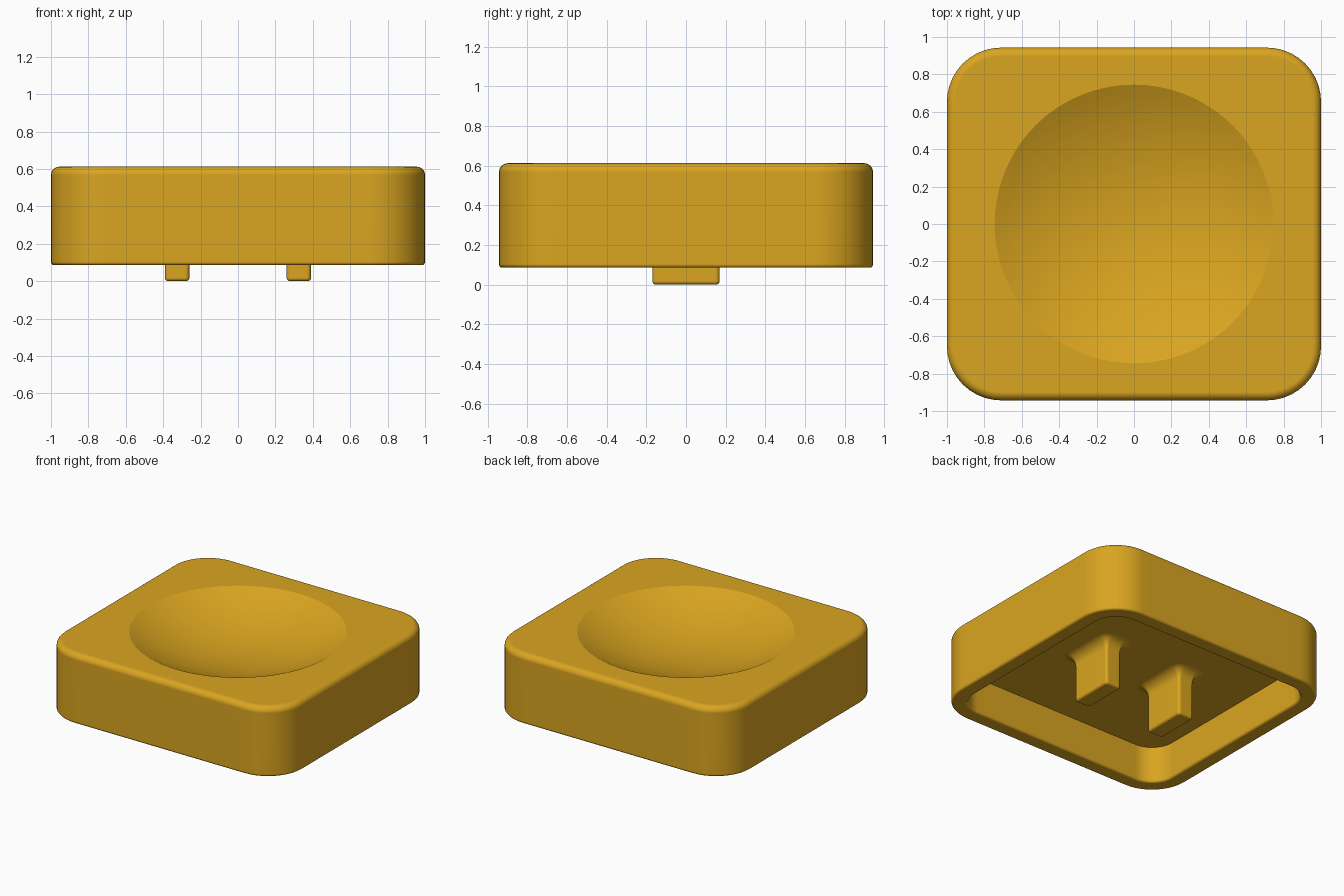
import bpy, bmesh, math

if "Cube" in bpy.data.objects:
    bpy.data.objects.remove(bpy.data.objects["Cube"])

HX, HY, R = 1.0, 0.943, 0.29         # outer half sizes and corner radius
BOTTOM, TOP, CEILING = 0.085, 0.612, 0.36
WALL = 0.115
DISH_R, DISH_DEPTH = 0.745, 0.178

mat = bpy.data.materials.new("golden_yellow")
mat.diffuse_color = (0.70, 0.376, 0.0145, 1)
mat.use_nodes = True
mat.node_tree.nodes["Principled BSDF"].inputs["Base Color"].default_value = mat.diffuse_color


def ring(hx, hy, r, z, arc=10, side=16):
    """Rounded rectangle, counter-clockwise, with subdivided straight sides."""
    corners = []
    for i, (sx, sy) in enumerate([(1, 1), (-1, 1), (-1, -1), (1, -1)]):
        cx, cy = sx * (hx - r), sy * (hy - r)
        corners.append([(cx + r * math.cos(a), cy + r * math.sin(a))
                        for a in [(i + j / arc) * math.pi / 2 for j in range(arc + 1)]])
    pts = []
    for i, c in enumerate(corners):
        pts += c
        (ax, ay), (bx, by) = c[-1], corners[(i + 1) % 4][0]
        pts += [(ax + (bx - ax) * j / side, ay + (by - ay) * j / side) for j in range(1, side)]
    return [(x, y, z) for x, y in pts]


def inset(d, z):
    return ring(HX - d, HY - d, R - d, z)


def fillet(r, steps=6):
    """Pairs (1 - cos, 1 - sin) scaled by r, over a quarter turn."""
    return [(r * (1 - math.cos(a)), r * (1 - math.sin(a)))
            for a in [j / steps * math.pi / 2 for j in range(steps + 1)]]


def loft(name, rings, start=None, end=None):
    """Skin the rings; start/end is a centre point closing that end."""
    bm = bmesh.new()
    rows = [[bm.verts.new(p) for p in r] for r in rings]
    n = len(rows[0])
    for a, b in zip(rows, rows[1:]):
        for i in range(n):
            j = (i + 1) % n
            bm.faces.new((a[i], a[j], b[j], b[i]))
    for tip, row in ((start, rows[0]), (end, rows[-1])):
        if tip:
            c = bm.verts.new(tip)
            for i in range(n):
                bm.faces.new((row[i], row[(i + 1) % n], c))
    bmesh.ops.recalc_face_normals(bm, faces=bm.faces)
    me = bpy.data.meshes.new(name)
    bm.to_mesh(me)
    bm.free()
    me.materials.append(mat)
    ob = bpy.data.objects.new(name, me)
    bpy.context.collection.objects.link(ob)
    bpy.ops.object.select_all(action='DESELECT')
    ob.select_set(True)
    bpy.context.view_layer.objects.active = ob
    bpy.ops.object.shade_smooth_by_angle(angle=math.radians(20))
    wn = ob.modifiers.new("even_shading", 'WEIGHTED_NORMAL')
    wn.keep_sharp = True
    return ob


# Cap: spherical dish, flat top, rounded edge, side wall, rim, hollow underside
sphere_r = (DISH_R ** 2 + DISH_DEPTH ** 2) / (2 * DISH_DEPTH)
angles = [math.atan2(y, x) for x, y, _ in inset(0, 0)]
rings = []
for k in range(1, 17):
    d = DISH_R * k / 16
    z = TOP - DISH_DEPTH + sphere_r - math.sqrt(sphere_r ** 2 - d * d)
    rings.append([(d * math.cos(a), d * math.sin(a), z) for a in angles])
rings += [inset(u, TOP - v) for v, u in fillet(0.045)]
rings += [inset(u, BOTTOM + v) for u, v in fillet(0.018)]
rings += [inset(WALL - u, BOTTOM + v) for u, v in reversed(fillet(0.018))]
rings.append(inset(WALL, CEILING))
loft("cap", rings, (0, 0, TOP - DISH_DEPTH), (0, 0, CEILING))

# Two mounting prongs, flared where they meet the hollow's ceiling
PX, PY, PR = 0.065, 0.17, 0.02
for side, label in ((-1, "left"), (1, "right")):
    prong = [ring(PX - u, PY - u, PR - u + 0.002, v, 5, 2) for v, u in reversed(fillet(0.018, 5))]
    prong = [ring(PX - u, PY - u, PR - u + 0.002, v, 5, 2) for u, v in reversed(fillet(0.018, 5))]
    prong += [ring(PX + u, PY + u, PR + u, CEILING - v, 5, 2) for u, v in fillet(0.08, 8)]
    ob = loft(label + "_prong", prong, (0, 0, 0))
    ob.location.x = side * 0.325
